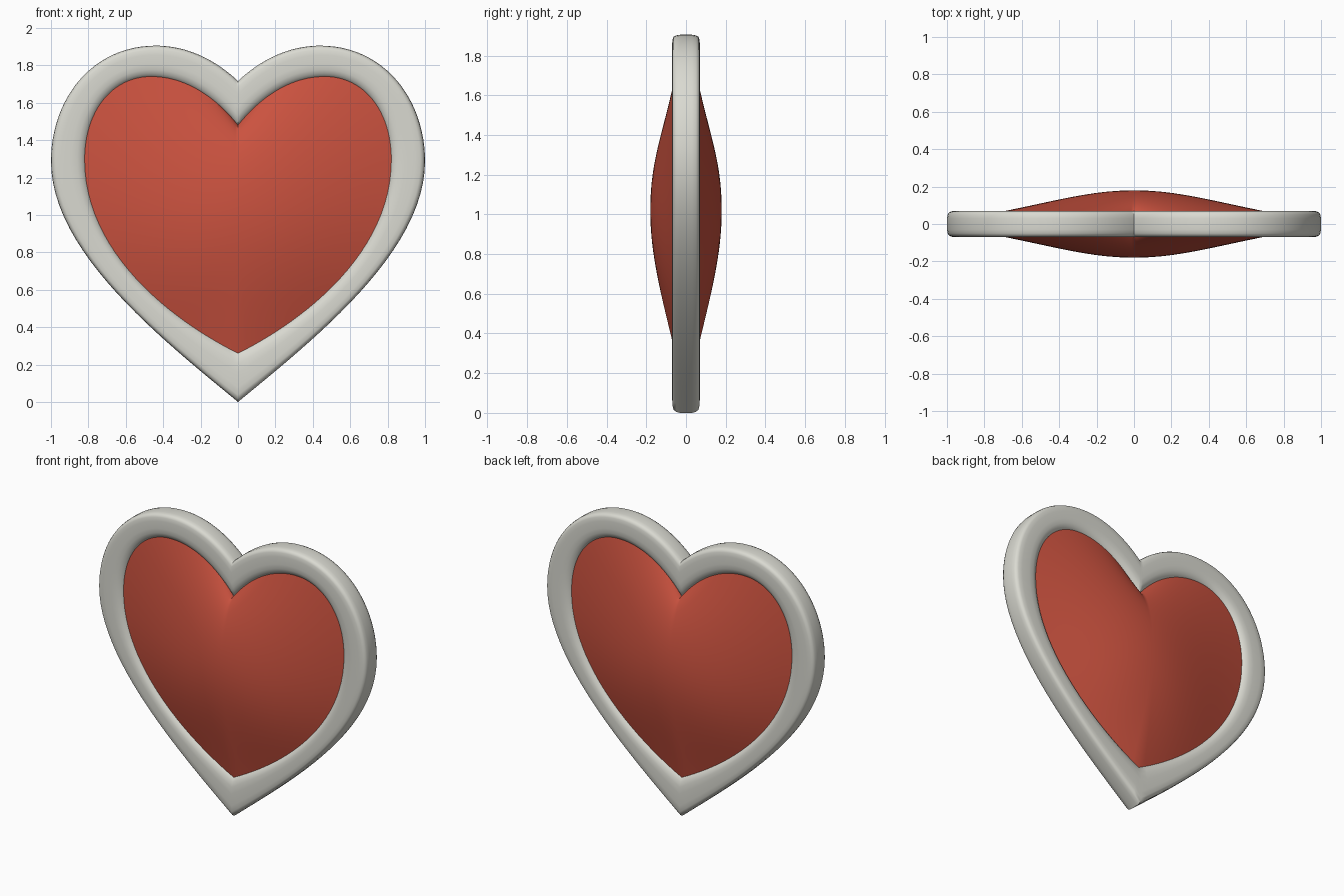
import bpy
import math
from mathutils import Vector
from mathutils.geometry import interpolate_bezier

cube = bpy.data.objects.get("Cube")
if cube:
    bpy.data.objects.remove(cube, do_unlink=True)


def material(name, colour):
    mat = bpy.data.materials.new(name)
    mat.use_nodes = True
    mat.diffuse_color = (*colour, 1)
    bsdf = next(n for n in mat.node_tree.nodes if n.type == "BSDF_PRINCIPLED")
    bsdf.inputs["Base Color"].default_value = (*colour, 1)
    bsdf.inputs["Roughness"].default_value = 0.6
    return mat


def heart_outline(knots, steps=24):
    """Half a heart as bezier spans (x, z), mirrored into a closed loop."""
    pts = [Vector((x, 0, z)) for x, z in knots]
    half = []
    for i in range(0, len(pts) - 1, 3):
        half += interpolate_bezier(*pts[i:i + 4], steps + 1)[:-1]
    half.append(pts[-1])
    return half + [Vector((-p.x, 0, p.z)) for p in half[-2:0:-1]]


def loft(name, rings, mat, wrap=False, poles=None):
    """Skin a series of equal loops, joined end to end or closed on two poles."""
    n, verts, faces = len(rings[0]), [p for r in rings for p in r], []
    count = len(rings)
    for k in range(count if wrap else count - 1):
        a, b = k * n, (k + 1) % count * n
        faces += [(a + i, b + i, b + (i + 1) % n, a + (i + 1) % n) for i in range(n)]
    if poles:
        first, last = len(verts), len(verts) + 1
        verts += poles
        end = (count - 1) * n
        faces += [(first, i, (i + 1) % n) for i in range(n)]
        faces += [(last, end + (i + 1) % n, end + i) for i in range(n)]
    mesh = bpy.data.meshes.new(name)
    mesh.from_pydata(verts, [], faces)
    mesh.materials.append(mat)
    obj = bpy.data.objects.new(name, mesh)
    bpy.context.collection.objects.link(obj)
    bpy.ops.object.select_all(action="DESELECT")
    obj.select_set(True)
    bpy.context.view_layer.objects.active = obj
    bpy.ops.object.mode_set(mode="EDIT")
    bpy.ops.mesh.select_all(action="SELECT")
    bpy.ops.mesh.normals_make_consistent(inside=False)
    bpy.ops.object.mode_set(mode="OBJECT")
    bpy.ops.object.shade_smooth_by_angle(angle=math.radians(50))
    return obj


def at_depth(p, y):
    return Vector((p.x, y, p.z))


outer = heart_outline([(0, 1.716), (.10, 1.81), (.25, 1.905), (.44, 1.905),
                       (.78, 1.905), (1, 1.62), (1, 1.287),
                       (1, .80), (.40, .33), (0, 0)])
inner = heart_outline([(0, 1.48), (.12, 1.63), (.28, 1.74), (.465, 1.74),
                       (.67, 1.74), (.82, 1.56), (.82, 1.295),
                       (.82, .80), (.36, .44), (0, .26)])

# Rim: rounded section swept between the outer and inner hearts
front = [(0, .03), (.02, .05), (.06, .062), (.14, .068), (.3, .07), (.6, .07),
         (.78, .068), (.9, .06), (.97, .051), (1, .045), (1.06, .02)]
section = [(s, -y) for s, y in front] + [(s, y) for s, y in reversed(front)]
rim = [[at_depth(a.lerp(b, s), y) for a, b in zip(outer, inner)] for s, y in section]
loft("heart_rim", rim, material("light_grey", (.70, .70, .64)), wrap=True)

# Cushion: heart loops that soften to an oval towards the domed middle
centre = Vector((0, 0, 1.02))
EDGE, RISE, RINGS = .045, .135, 20


def cushion_loop(t, side):
    loop = []
    for p in inner:
        d = p - centre
        oval = d.normalized() * .68
        loop.append(at_depth(centre + oval.lerp(d, t * t) * t,
                             side * (EDGE + RISE * math.cos(t * math.pi / 2))))
    return loop


ts = [k / RINGS for k in range(1, RINGS + 1)]
loops = [cushion_loop(t, -1) for t in ts] + [cushion_loop(t, 1) for t in reversed(ts)]
top = EDGE + RISE
loft("heart_cushion", loops, material("red", (.60, .085, .05)),
     poles=[at_depth(centre, -top), at_depth(centre, top)])
